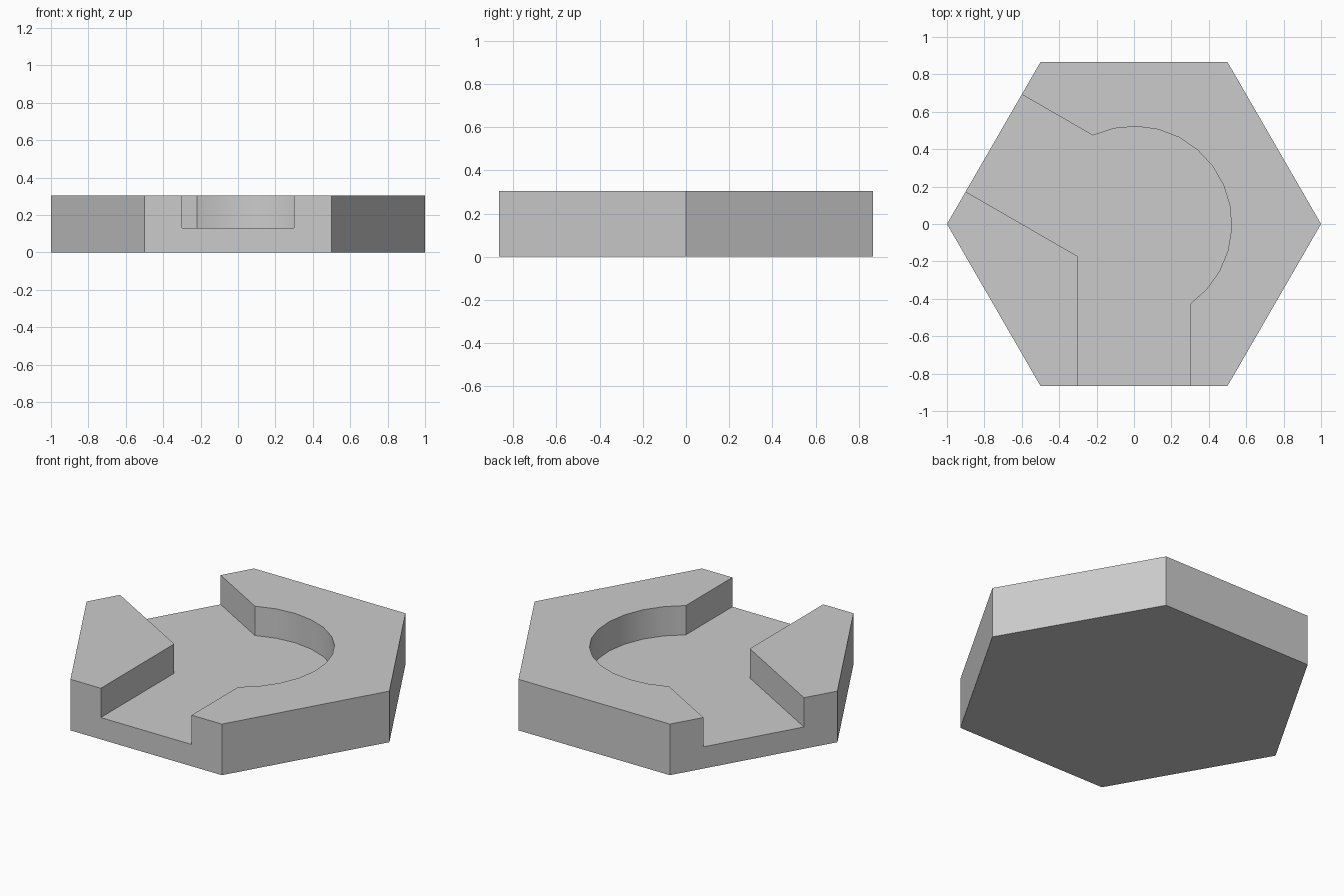
import bpy
import bmesh
from math import cos, sin, pi, radians, sqrt
from mathutils import Vector

HEIGHT, FLOOR = 0.305, 0.13
HALF_WIDTH, RADIUS = 0.30, 0.522
REACH = 1.2

old = bpy.data.objects.get("Cube")
if old:
    bpy.data.objects.remove(old, do_unlink=True)

grey = bpy.data.materials.new("plain grey")
grey.use_nodes = True
grey.diffuse_color = (0.6, 0.6, 0.6, 1)
grey.node_tree.nodes["Principled BSDF"].inputs["Base Color"].default_value = (0.6, 0.6, 0.6, 1)


def prism(name, outline, bottom, top):
    """Extrude a flat outline between two heights."""
    bm = bmesh.new()
    face = bm.faces.new([bm.verts.new((x, y, bottom)) for x, y in outline])
    grown = bmesh.ops.extrude_face_region(bm, geom=[face])["geom"]
    moved = [v for v in grown if isinstance(v, bmesh.types.BMVert)]
    bmesh.ops.translate(bm, verts=moved, vec=(0, 0, top - bottom))
    bmesh.ops.recalc_face_normals(bm, faces=bm.faces)
    mesh = bpy.data.meshes.new(name)
    bm.to_mesh(mesh)
    bm.free()
    mesh.materials.append(grey)
    obj = bpy.data.objects.new(name, mesh)
    bpy.context.collection.objects.link(obj)
    return obj


# Hexagonal tile
tile = prism("hexagon_tile", [(cos(i * pi / 3), sin(i * pi / 3)) for i in range(6)], 0, HEIGHT)

# Path outline: round pocket joined to a front and a back-left channel
front = Vector((0, -1))
side = Vector((cos(radians(150)), sin(radians(150))))
front_edge = Vector((HALF_WIDTH, 0))
side_edge = Vector((-side.y, side.x)) * -HALF_WIDTH
along = sqrt(RADIUS ** 2 - HALF_WIDTH ** 2)
a0 = front_edge + front * along
a1 = side_edge + side * along
start = math_start = -pi / 2 + pi / 2 - Vector((1, 0)).angle(a0)
sweep = Vector((1, 0)).angle(a1) - start
STEPS = 13
path = [front_edge + front * REACH]
path += [Vector((cos(t), sin(t))) * RADIUS
         for t in (start + sweep * i / STEPS for i in range(STEPS + 1))]
path += [side_edge + side * REACH, -side_edge + side * REACH,
         Vector((-HALF_WIDTH, -HALF_WIDTH / sqrt(3))), -front_edge + front * REACH]
cutter = prism("path_cutter", path, FLOOR, HEIGHT + 0.2)
cutter.hide_render = True

# Carve the path into the tile
cut = tile.modifiers.new("path", "BOOLEAN")
cut.operation = "DIFFERENCE"
cut.solver = "EXACT"
cut.object = cutter
bpy.ops.object.select_all(action="DESELECT")
bpy.context.view_layer.objects.active = tile
tile.select_set(True)
bpy.ops.object.modifier_apply(modifier=cut.name)
bpy.data.objects.remove(cutter, do_unlink=True)
bpy.ops.object.shade_smooth_by_angle(angle=radians(30))
